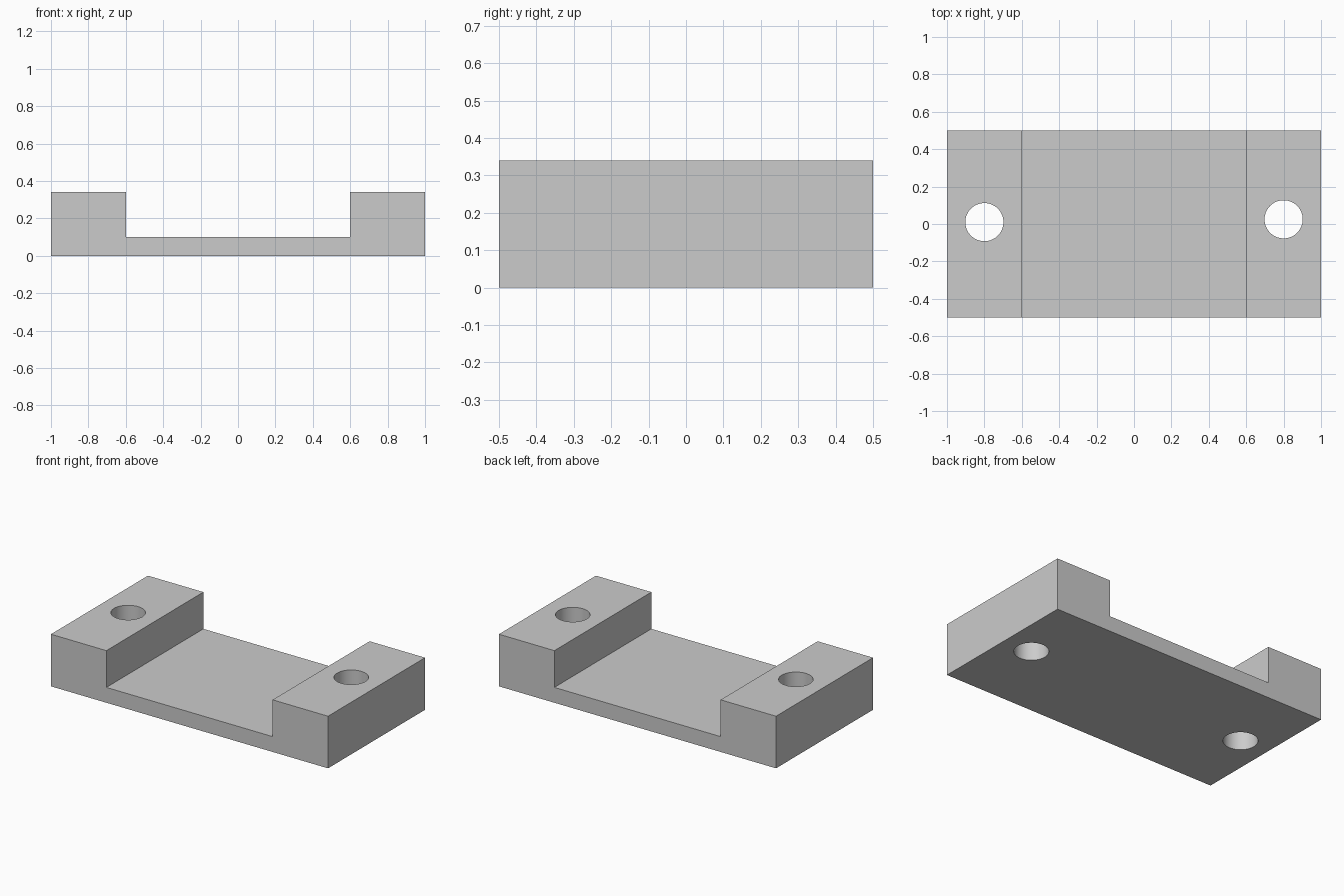
import bpy
import bmesh
import math

if "Cube" in bpy.data.objects:
    bpy.data.objects.remove(bpy.data.objects["Cube"], do_unlink=True)

# Single plain grey
grey = bpy.data.materials.new("light_grey")
grey.use_nodes = True
colour = (0.6, 0.6, 0.6, 1)
grey.diffuse_color = colour
grey.node_tree.nodes["Principled BSDF"].inputs["Base Color"].default_value = colour

LENGTH, DEPTH, HEIGHT, FLOOR, INNER = 1.0, 0.5, 0.34, 0.10, 0.6

# Bracket: channel profile extruded front to back
profile = [(-LENGTH, 0), (LENGTH, 0), (LENGTH, HEIGHT), (INNER, HEIGHT),
           (INNER, FLOOR), (-INNER, FLOOR), (-INNER, HEIGHT), (-LENGTH, HEIGHT)]
bm = bmesh.new()
face = bm.faces.new([bm.verts.new((x, -DEPTH, z)) for x, z in profile])
extruded = bmesh.ops.extrude_face_region(bm, geom=[face])["geom"]
moved = [v for v in extruded if isinstance(v, bmesh.types.BMVert)]
bmesh.ops.translate(bm, verts=moved, vec=(0, 2 * DEPTH, 0))
bmesh.ops.recalc_face_normals(bm, faces=bm.faces)
mesh = bpy.data.meshes.new("mounting_bracket")
bm.to_mesh(mesh)
bm.free()
bracket = bpy.data.objects.new("mounting_bracket", mesh)
bpy.context.collection.objects.link(bracket)
mesh.materials.append(grey)


# Vertical bolt hole through one end block
def drill(name, x, y):
    bpy.ops.mesh.primitive_cylinder_add(vertices=64, radius=0.102, depth=1,
                                        location=(x, y, HEIGHT / 2))
    cutter = bpy.context.object
    cutter.name = name
    cutter.data.materials.append(grey)
    cutter.hide_render = True
    cut = bracket.modifiers.new(name, "BOOLEAN")
    cut.operation = "DIFFERENCE"
    cut.solver = "EXACT"
    cut.object = cutter
    bpy.ops.object.select_all(action="DESELECT")
    bracket.select_set(True)
    bpy.context.view_layer.objects.active = bracket
    bpy.ops.object.modifier_apply(modifier=name)
    bpy.data.objects.remove(cutter, do_unlink=True)


drill("right_hole_cutter", -0.8, 0.01)
drill("left_hole_cutter", 0.8, 0.025)

# Smooth hole walls, crisp block edges
bpy.ops.object.shade_smooth_by_angle(angle=math.radians(30))
